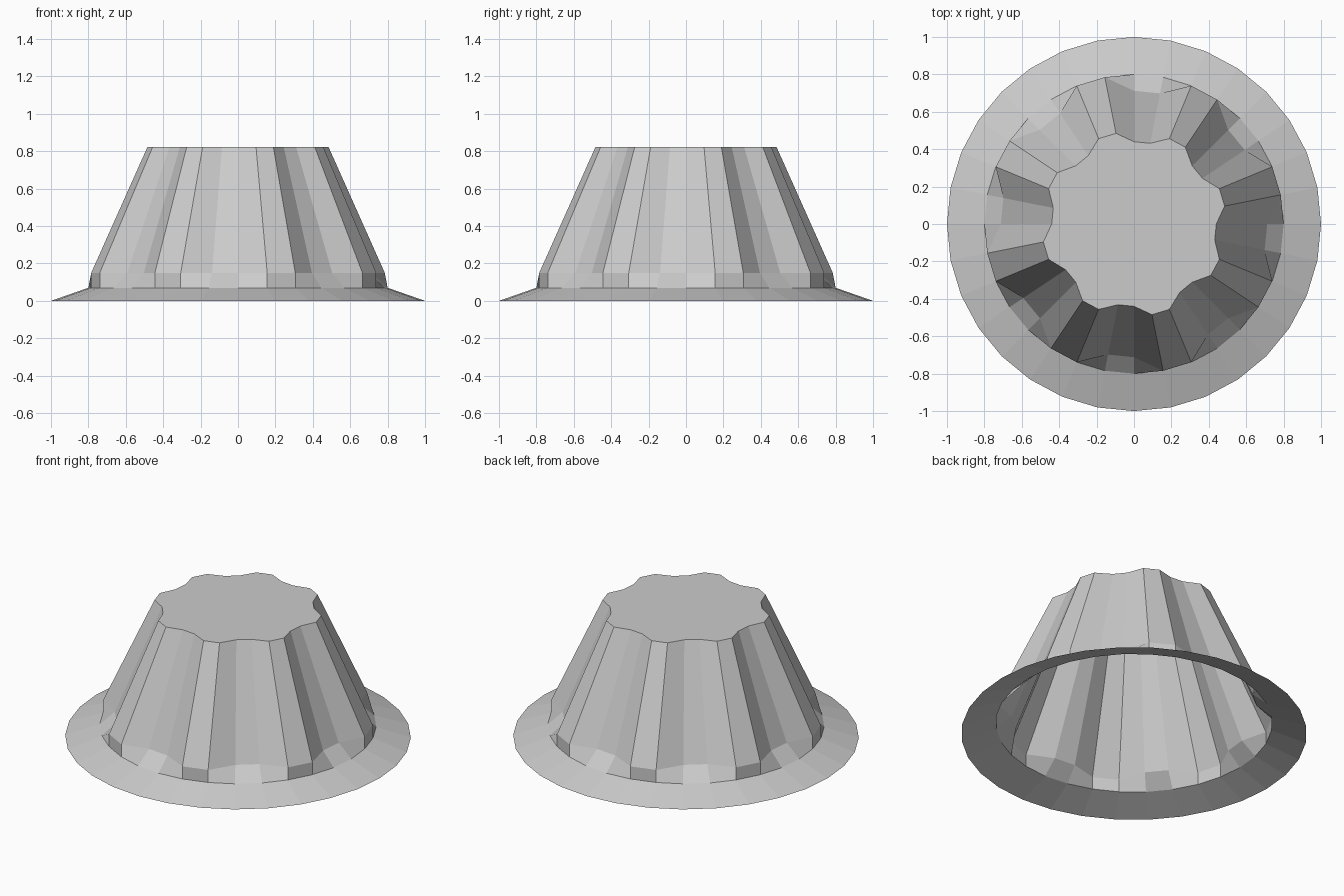
import bpy, bmesh
from math import cos, sin, pi

if "Cube" in bpy.data.objects:
    bpy.data.objects.remove(bpy.data.objects["Cube"])

SIDES = 32

# (radius on ribs, radius in flutes, height) from brim edge to crown
PROFILE = [
    (1.0, 1.0, 0.0),
    (0.8, 0.8, 0.07),
    (0.8, 0.712, 0.15),
    (0.494, 0.44, 0.822),
]


def ring(bm, rib, flute, z):
    verts = []
    for k in range(SIDES):
        r = rib if k % 4 in (1, 2) else flute
        a = 2 * pi * k / SIDES
        verts.append(bm.verts.new((r * cos(a), r * sin(a), z)))
    return verts


# Open-bottomed fluted shell: brim, short collar, tapering wall
bm = bmesh.new()
rings = [ring(bm, *p) for p in PROFILE]
for low, high in zip(rings, rings[1:]):
    for k in range(SIDES):
        n = (k + 1) % SIDES
        bm.faces.new((low[k], low[n], high[n], high[k]))

# Flat top
bm.faces.new(rings[-1])

mesh = bpy.data.meshes.new("fluted_cup")
bm.to_mesh(mesh)
bm.free()
bpy.context.collection.objects.link(bpy.data.objects.new("fluted_cup", mesh))
